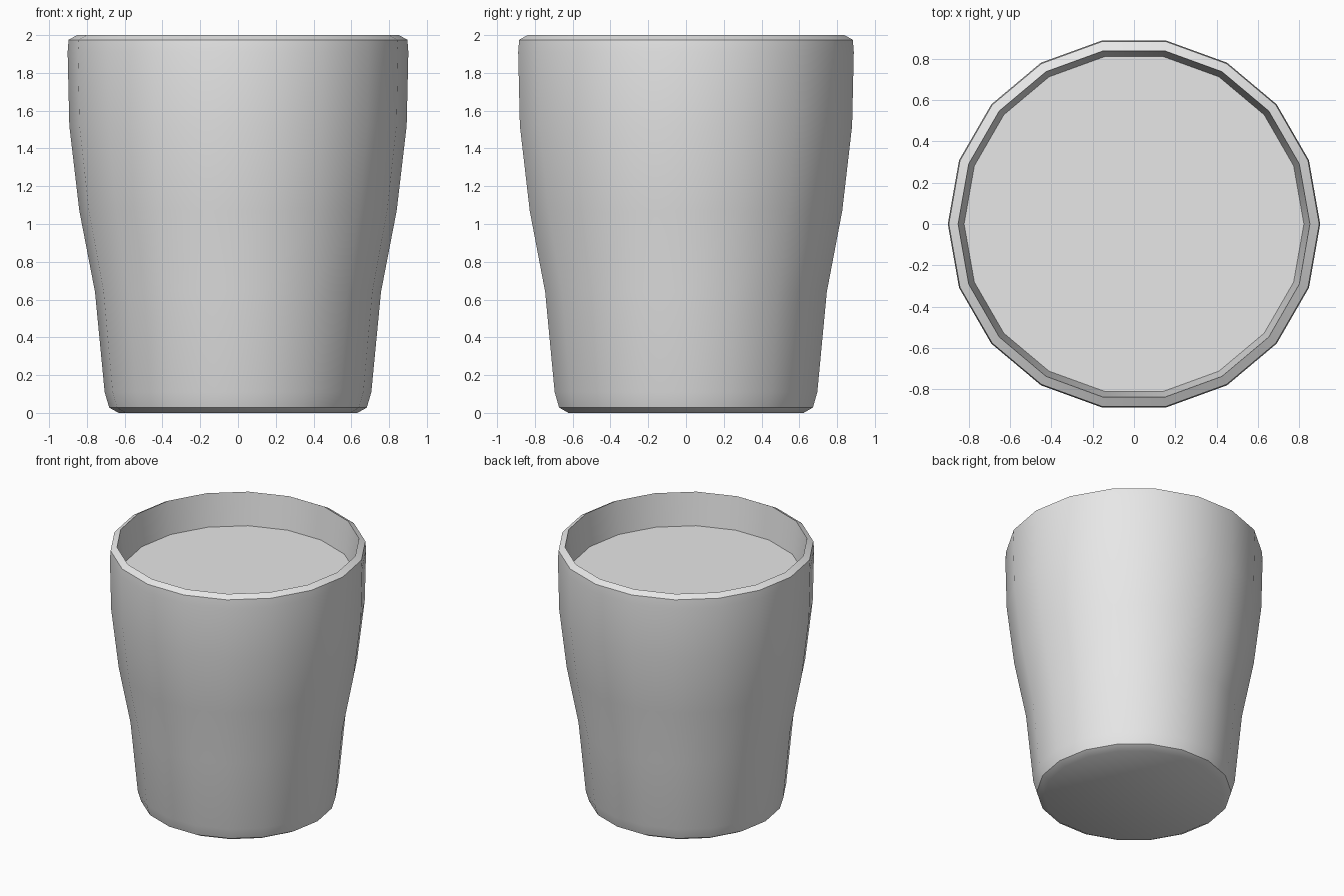
import bpy, bmesh
from math import cos, sin, tau, radians

SIDES = 18

cube = bpy.data.objects.get("Cube")
if cube:
    bpy.data.objects.remove(cube, do_unlink=True)

grey = bpy.data.materials.new("light_grey")
grey.use_nodes = True
grey.diffuse_color = (0.8, 0.8, 0.8, 1)
grey.node_tree.nodes["Principled BSDF"].inputs["Base Color"].default_value = (0.8, 0.8, 0.8, 1)


def lathe(name, profile, cap_start, cap_end):
    """Spin (radius, height) pairs around z, running from the outside bottom inwards."""
    bm = bmesh.new()
    rings = [[bm.verts.new((r * cos(tau * i / SIDES), r * sin(tau * i / SIDES), z))
              for i in range(SIDES)] for r, z in profile]
    for low, high in zip(rings, rings[1:]):
        for i in range(SIDES):
            j = (i + 1) % SIDES
            bm.faces.new((low[i], low[j], high[j], high[i]))
    if cap_start:
        bm.faces.new(rings[0][::-1])
    if cap_end:
        bm.faces.new(rings[-1])
    mesh = bpy.data.meshes.new(name)
    bm.to_mesh(mesh)
    bm.free()
    mesh.materials.append(grey)
    obj = bpy.data.objects.new(name, mesh)
    bpy.context.collection.objects.link(obj)
    bpy.ops.object.select_all(action='DESELECT')
    obj.select_set(True)
    bpy.context.view_layer.objects.active = obj
    bpy.ops.object.shade_smooth_by_angle(angle=radians(30))
    return obj


# Cup: closed base, curved wall, bevelled rim, inner wall and raised inner floor
outer_wall = [(0.632, 0), (0.682, 0.028), (0.706, 0.11), (0.757, 0.64),
              (0.84, 1.07), (0.893, 1.52), (0.902, 1.91), (0.897, 1.975)]
inner_wall = [(0.852, 2.0), (0.823, 1.75)]
lathe("cup", outer_wall + inner_wall, cap_start=True, cap_end=True)
